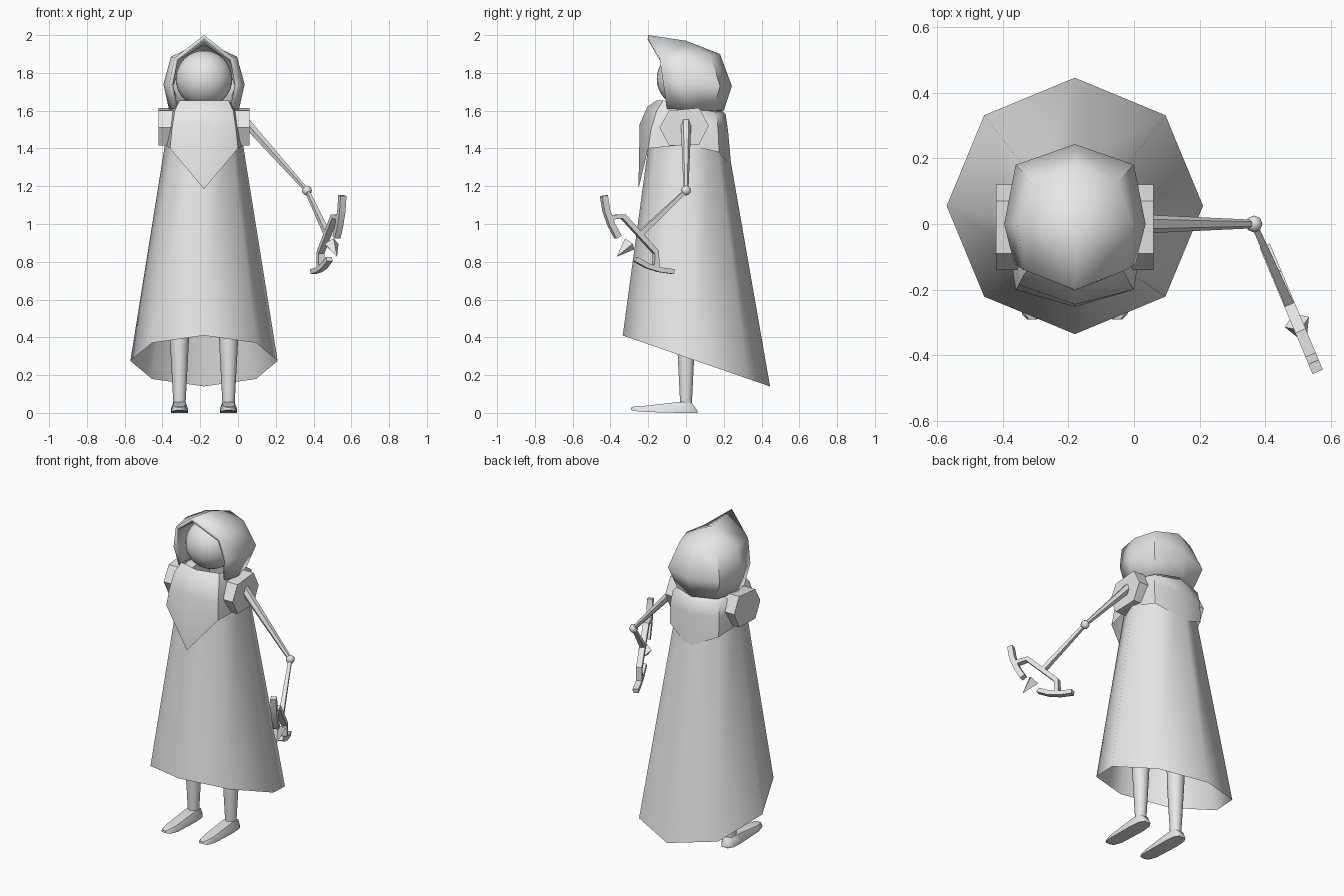
import bpy, bmesh, math
from mathutils import Vector

if "Cube" in bpy.data.objects:
    bpy.data.objects.remove(bpy.data.objects["Cube"])

CX = -0.18  # centre line of the figure
grey = bpy.data.materials.new("plain_grey")
grey.diffuse_color = (0.8, 0.8, 0.8, 1)
grey.use_nodes = True
grey.node_tree.nodes["Principled BSDF"].inputs["Base Color"].default_value = grey.diffuse_color


def finish(name, bm, angle=50):
    bmesh.ops.remove_doubles(bm, verts=bm.verts, dist=0.0005)
    bmesh.ops.recalc_face_normals(bm, faces=bm.faces)
    me = bpy.data.meshes.new(name)
    bm.to_mesh(me)
    bm.free()
    ob = bpy.data.objects.new(name, me)
    bpy.context.collection.objects.link(ob)
    me.materials.append(grey)
    bpy.ops.object.select_all(action='DESELECT')
    ob.select_set(True)
    bpy.context.view_layer.objects.active = ob
    bpy.ops.object.shade_smooth_by_angle(angle=math.radians(angle))
    return ob


def loft(name, rings, caps=False, angle=50):
    """Skin closed rings of points; a None point leaves an opening."""
    bm = bmesh.new()
    vs = [[bm.verts.new(p) if p is not None else None for p in r] for r in rings]
    n = len(vs[0])
    for a, b in zip(vs, vs[1:]):
        for i in range(n):
            f = [v for v in (a[i], a[(i + 1) % n], b[(i + 1) % n], b[i]) if v]
            if len(f) == 4:
                bm.faces.new(f)
    if caps:
        bm.faces.new(vs[0])
        bm.faces.new(vs[-1])
    return finish(name, bm, angle)


def mirrored(half):
    """Front, front diagonal, side, back diagonal, back -> full ring of eight."""
    pts = [(1, p) for p in half] + [(-1, p) for p in reversed(half[1:-1])]
    return [None if p is None else Vector((CX + s * p[0], p[1], p[2])) for s, p in pts]


def tube(name, stops, n=8, turn=0.0, angle=50):
    """Tapered straight tube through (point, radius) stops."""
    d = (Vector(stops[-1][0]) - Vector(stops[0][0])).normalized()
    u = d.cross(Vector((0, 0, 1)) if abs(d.z) < 0.95 else Vector((0, 1, 0))).normalized()
    w = d.cross(u)
    ang = [2 * math.pi * (i + turn) / n for i in range(n)]
    return loft(name, [[Vector(p) + r * (math.cos(a) * u + math.sin(a) * w) for a in ang]
                       for p, r in stops], True, angle)


def ball(name, loc, r, seg, rings):
    bm = bmesh.new()
    bmesh.ops.create_uvsphere(bm, u_segments=seg, v_segments=rings, radius=r)
    bmesh.ops.translate(bm, verts=bm.verts, vec=loc)
    return finish(name, bm)


# Robe: eight-sided cone with a slanted hem
hem, neck = [], []
for i in range(8):
    c, s = math.cos(i * math.pi / 4), math.sin(i * math.pi / 4)
    y = 0.055 + 0.39 * s
    hem.append(Vector((CX + 0.39 * c, y, 0.41 - (y + 0.335) * 0.346)))
    neck.append(Vector((CX + 0.178 * c, 0.008 + 0.182 * s, 1.6)))
loft("robe", [hem, neck])

# Mantle with a pointed front and back
loft("mantle", [mirrored(r) for r in (
    [(0, -.155, 1.655), (.13, -.12, 1.655), (.15, 0, 1.63), (.12, .13, 1.6), (0, .19, 1.6)],
    [(0, -.205, 1.62), (.155, -.155, 1.6), (.18, 0, 1.59), (.16, .16, 1.58), (0, .21, 1.58)],
    [(0, -.245, 1.53), (.17, -.185, 1.5), (.2, 0, 1.5), (.17, .17, 1.5), (0, .222, 1.5)],
    [(0, -.252, 1.185), (.18, -.2, 1.4), (.21, 0, 1.42), (.17, .175, 1.38), (0, .24, 1.3)])])

# Shoulder caps
for side, label in ((1, "right"), (-1, "left")):
    outline = [(-.14, 1.51), (-.09, 1.6), (.07, 1.615), (.12, 1.52), (.07, 1.42), (-.09, 1.415)]
    loft(label + "_shoulder", [[Vector((CX + side * x, y, z)) for y, z in outline]
                               for x in (.1, .24)], True)

# Hood, open at the front and drawn up to a peak
pole = (0, 0, 1.97)
hood = loft("hood", [mirrored(r) for r in (
    [pole] * 5,
    [(0, -.2, 2.0), (.155, -.14, 1.88), (.175, 0, 1.885), (.13, .13, 1.89), (0, .18, 1.9)],
    [None, (.185, -.12, 1.74), (.215, 0, 1.74), (.18, .18, 1.73), (0, .243, 1.73)],
    [None, (.16, -.1, 1.61), (.185, 0, 1.605), (.14, .145, 1.6), (0, .2, 1.6)])])
thick = hood.modifiers.new("cloth_thickness", 'SOLIDIFY')
thick.thickness, thick.offset = 0.022, -1

# Head
ball("head", (CX, -0.005, 1.768), 0.15, 24, 16)

# Legs and long feet
for x, label in ((-0.05, "right"), (-0.31, "left")):
    tube(label + "_leg", [((x, 0, .04), .032), ((x, 0, .38), .05), ((x, 0, 1.0), .055)], 10)
    secs = [(.06, .022, .016, 0, .012), (.03, .04, .03, 0, .055), (-.035, .046, .032, 0, .058),
            (-.22, .043, .03, .005, .037), (-.275, .03, .02, .01, .034), (-.29, .015, .01, .015, .028)]
    loft(label + "_foot", [[Vector(p) for p in (
        (x - a, y, z0), (x + a, y, z0), (x + a, y, z0 + .3 * (z1 - z0)),
        (x + b, y, z1), (x - b, y, z1), (x - a, y, z0 + .3 * (z1 - z0)))]
        for y, a, b, z0, z1 in secs], True)


# Arm holding the bow; the bow lies in one upright plane through the elbow
def in_plane(y, z):
    return Vector((0.37 - 0.42 * y, y, z))


elbow = (0.365, 0, 1.177)
tube("upper_arm", [((0.04, 0, 1.54), .028), (elbow, .013)], 6)
ball("elbow_joint", elbow, 0.026, 8, 6)
tube("forearm", [(elbow, .013), (in_plane(-0.245, 0.945), .02)], 4, 0.5, 30)

perp = Vector((0.922, 0.387, 0)) * 0.017


def strip(name, path, h):
    """Rectangular bar following a path of (y, z) points in the bow plane."""
    rings = []
    for i, (y, z) in enumerate(path):
        a, b = path[max(i - 1, 0)], path[min(i + 1, len(path) - 1)]
        t = Vector((b[0] - a[0], b[1] - a[1])).normalized() * h
        p, q = in_plane(y - t.y, z + t.x), in_plane(y + t.y, z - t.x)
        rings.append([p + perp, p - perp, q - perp, q + perp])
    return loft(name, rings, True, 35)


strip("bow_grip", [(-.405, 1.035), (-.333, 1.04), (-.16, .85), (-.16, .77)], .013)
strip("upper_bow_limb", [(-.435, 1.15), (-.422, 1.07), (-.395, .995), (-.36, .93)], .015)
strip("lower_bow_limb", [(-.27, .815), (-.205, .778), (-.14, .758), (-.068, .748)], .013)

# Arrow head
tube("arrow_head", [(in_plane(-.298, .895), .04), (in_plane(-.365, .828), .0008)], 4, 0, 30)
